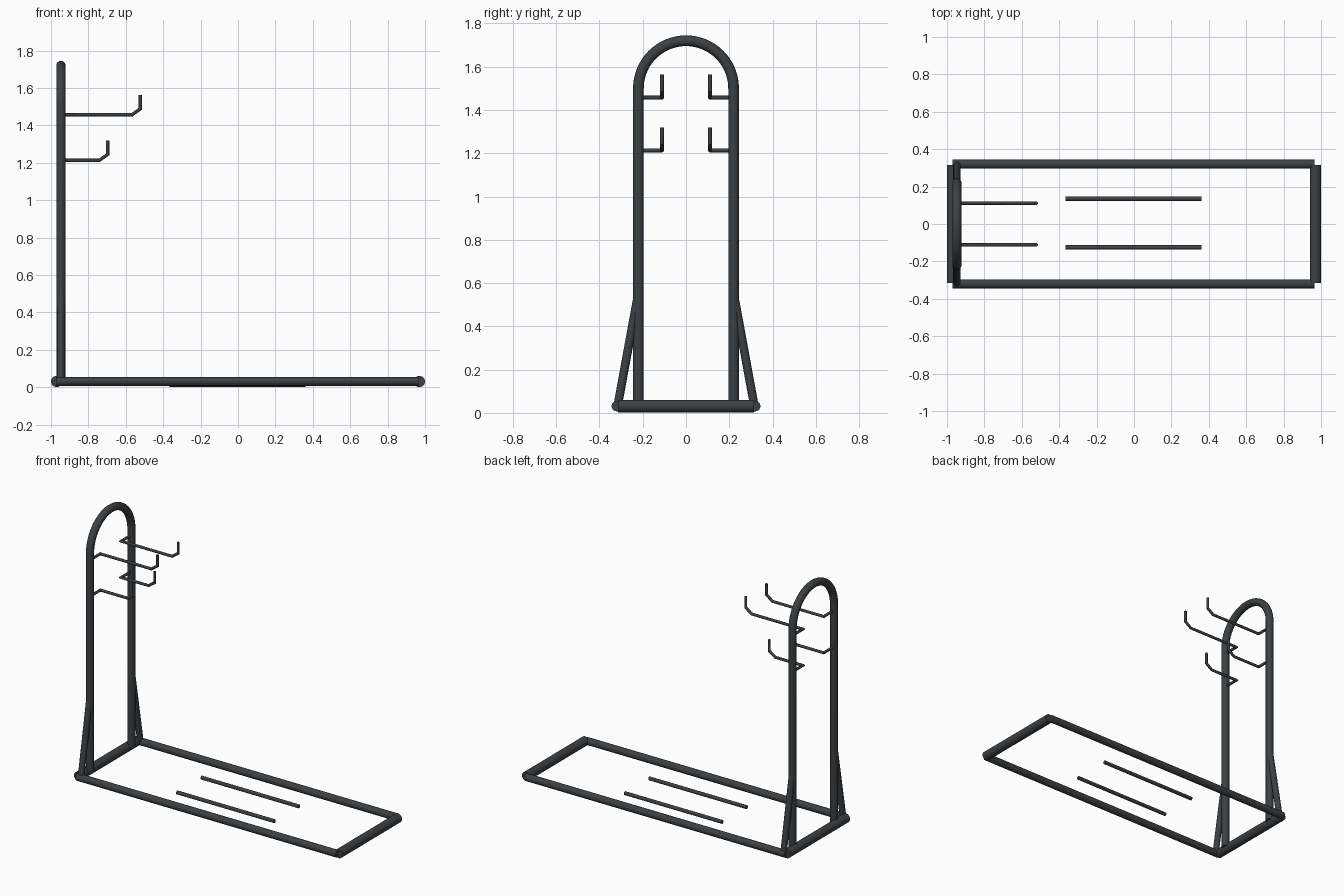
import bpy, bmesh, math
from mathutils import Vector

if "Cube" in bpy.data.objects:
    bpy.data.objects.remove(bpy.data.objects["Cube"])


def tube(name, points, radius, sides=20):
    """Sweep a round tube along a path with true mitred corners."""
    pts = [Vector(p) for p in points]
    dirs = [(b - a).normalized() for a, b in zip(pts, pts[1:])]
    u = dirs[0].orthogonal().normalized()
    v = dirs[0].cross(u)
    angles = [2 * math.pi * i / sides for i in range(sides)]
    ring = [pts[0] + radius * (math.cos(a) * u + math.sin(a) * v) for a in angles]
    bm = bmesh.new()
    rings = [[bm.verts.new(p) for p in ring]]
    for i, d in enumerate(dirs):
        normal = d if i == len(dirs) - 1 else (d + dirs[i + 1]).normalized()
        ring = [p + d * ((pts[i + 1] - p).dot(normal) / d.dot(normal)) for p in ring]
        rings.append([bm.verts.new(p) for p in ring])
    for a, b in zip(rings, rings[1:]):
        for i in range(sides):
            j = (i + 1) % sides
            bm.faces.new((a[i], a[j], b[j], b[i]))
    bm.faces.new(rings[0])
    bm.faces.new(rings[-1])
    bmesh.ops.recalc_face_normals(bm, faces=bm.faces)
    mesh = bpy.data.meshes.new(name)
    bm.to_mesh(mesh)
    bm.free()
    obj = bpy.data.objects.new(name, mesh)
    bpy.context.collection.objects.link(obj)
    mesh.materials.append(paint)
    bpy.ops.object.select_all(action='DESELECT')
    obj.select_set(True)
    bpy.context.view_layer.objects.active = obj
    bpy.ops.object.shade_smooth_by_angle(angle=math.radians(35))
    return obj


paint = bpy.data.materials.new("dark_paint")
paint.diffuse_color = (0.045, 0.052, 0.057, 1)
paint.use_nodes = True
paint.node_tree.nodes["Principled BSDF"].inputs["Base Color"].default_value = paint.diffuse_color

POST_X, POST_Y, BASE_Z = -0.947, 0.22, 0.031

# Base end tubes
for label, x in (("post", -0.97), ("far", 0.97)):
    tube(f"base_end_{label}", [(x, -0.315, BASE_Z), (x, 0.315, BASE_Z)], 0.03)

# Arched upright: two posts joined by a half circle
ARC_Z = 1.5
arch = [(POST_X, -POST_Y, BASE_Z)]
for i in range(33):
    a = math.pi * i / 32
    arch.append((POST_X, -POST_Y * math.cos(a), ARC_Z + POST_Y * math.sin(a)))
arch.append((POST_X, POST_Y, BASE_Z))
tube("arched_upright", arch, 0.025)

for label, s in (("front", -1), ("back", 1)):
    # Base side tube
    tube(f"base_side_{label}", [(-0.97, s * 0.32, BASE_Z), (0.965, s * 0.32, BASE_Z)], 0.024)
    # Slanted brace
    tube(f"brace_{label}", [(POST_X, s * 0.316, BASE_Z), (POST_X, s * 0.22, 0.555)], 0.02)
    # Floor bar
    y = s * 0.13 + 0.005
    tube(f"floor_bar_{label}", [(-0.365, y, 0.014), (0.36, y, 0.014)], 0.012)
    # Hooks: in from the post, out along x, then up
    for level, z, tip in (("upper", 1.457, -0.522), ("lower", 1.213, -0.697)):
        hy = s * 0.111
        tube(f"hook_{level}_{label}", [
            (POST_X, s * POST_Y, z), (POST_X, hy, z), (tip - 0.045, hy, z),
            (tip, hy, z + 0.032), (tip, hy, z + 0.106)], 0.009, 14)
